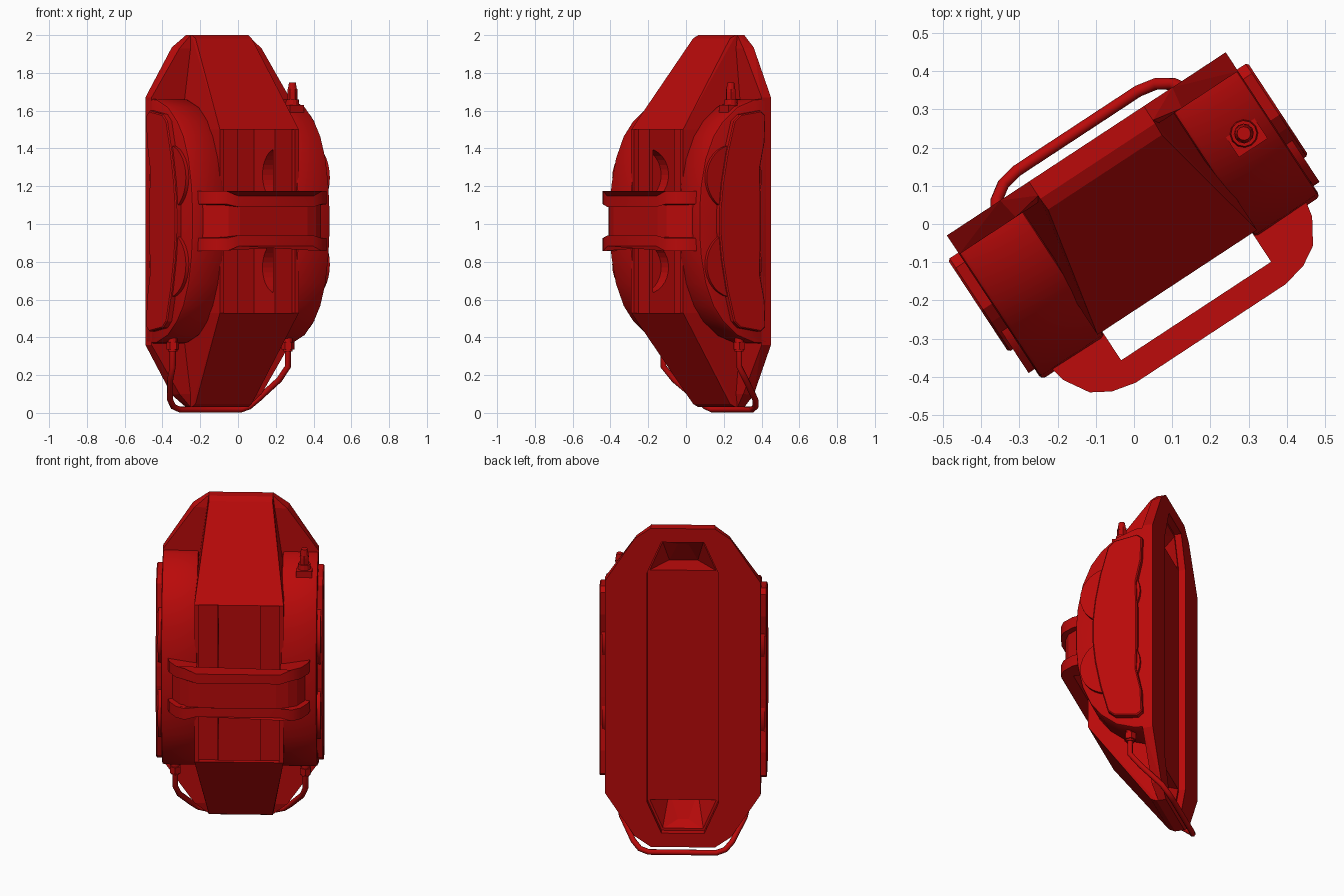
import bpy, bmesh, math
from mathutils import Matrix, Vector

cube = bpy.data.objects.get("Cube")
if cube:
    bpy.data.objects.remove(cube)

RED = (0.49, 0.003, 0.003, 1)
red = bpy.data.materials.new("caliper_red")
red.use_nodes = True
red.diffuse_color = RED
bsdf = next(n for n in red.node_tree.nodes if n.type == 'BSDF_PRINCIPLED')
bsdf.inputs["Base Color"].default_value = RED

# Local frame: u across, v outwards, z measured from the middle of the body
WORLD = Matrix.Translation((0.009, 0.006, 1.015)) @ Matrix.Rotation(math.radians(33.3), 4, 'Z')
SIGNS = (-1, 1)


def P(u, v, z):
    return Vector((u, -v, z))


def finish(name, bm):
    bmesh.ops.recalc_face_normals(bm, faces=bm.faces)
    me = bpy.data.meshes.new(name)
    bm.to_mesh(me)
    bm.free()
    me.materials.append(red)
    ob = bpy.data.objects.new(name, me)
    bpy.context.collection.objects.link(ob)
    ob.matrix_world = WORLD
    return ob


def hull(name, pts):
    bm = bmesh.new()
    for p in pts:
        bm.verts.new(P(*p))
    res = bmesh.ops.convex_hull(bm, input=bm.verts)
    junk = [g for g in res["geom_interior"] if isinstance(g, bmesh.types.BMVert)]
    bmesh.ops.delete(bm, geom=junk, context='VERTS')
    bmesh.ops.dissolve_limit(bm, angle_limit=0.02, verts=bm.verts, edges=bm.edges)
    return finish(name, bm)


def hull4(name, pts):
    """Convex solid from one quarter, mirrored across and up-down."""
    return hull(name, [(s * u, v, t * z) for u, v, z in pts for s in SIGNS for t in SIGNS])


def box(name, u, v, z):
    return hull(name, [(a, b, c) for a in u for b in v for c in z])


def prism(name, outline, place, lo, hi):
    bm = bmesh.new()
    a = [bm.verts.new(place(p, q, lo)) for p, q in outline]
    b = [bm.verts.new(place(p, q, hi)) for p, q in outline]
    bm.faces.new(a)
    bm.faces.new(b)
    n = len(a)
    for i in range(n):
        bm.faces.new((a[i], a[(i + 1) % n], b[(i + 1) % n], b[i]))
    return finish(name, bm)


def across(v, z, u):
    return P(u, v, z)


def cylinder(name, at, r1, r2, depth, sides, axis='Z'):
    bm = bmesh.new()
    m = Matrix.Translation(P(*at))
    if axis == 'U':
        m = m @ Matrix.Rotation(math.pi / 2, 4, 'Y')
    bmesh.ops.create_cone(bm, cap_ends=True, segments=sides, radius1=r1, radius2=r2,
                          depth=depth, matrix=m)
    return finish(name, bm)


def use_mod(ob, kind, **settings):
    m = ob.modifiers.new(kind.title(), kind)
    for k, val in settings.items():
        setattr(m, k, val)
    bpy.context.view_layer.objects.active = ob
    bpy.ops.object.modifier_apply(modifier=m.name)


def combine(ob, other, operation='DIFFERENCE'):
    bpy.context.view_layer.update()
    use_mod(ob, 'BOOLEAN', operation=operation, object=other, solver='EXACT')
    bpy.data.objects.remove(other)


def smooth(ob, angle):
    bpy.ops.object.select_all(action='DESELECT')
    ob.select_set(True)
    bpy.context.view_layer.objects.active = ob
    bpy.ops.object.shade_smooth_by_angle(angle=math.radians(angle))


def mirrored(pts):
    """Mirror a half profile (v, z) below the middle."""
    return pts + [(v, -z) for v, z in reversed(pts)]


# Back plate with clipped corners, joined to the raised central bridge
body = hull4("caliper_body", [(0.437, -0.244, 0.655), (0.437, -0.185, 0.655), (0.27, -0.244, 0.92),
                              (0.26, -0.185, 0.915), (0.18, -0.244, 0.985), (0.18, -0.2, 0.985)])
bridge = hull4("bridge", [(0.18, -0.22, 0.985), (0.18, -0.19, 0.985), (0.178, -0.155, 0.968),
                          (0.25, 0.19, 0.485), (0.25, -0.22, 0.485)])
combine(body, bridge, 'UNION')

# Window in the bridge, its central channel undercutting both ends, and piston bores
combine(body, box("window_cutter", (-0.225, 0.225), (0.16, 0.4), (-0.485, 0.485)))
combine(body, box("channel_cutter", (-0.118, 0.118), (-0.04, 0.4), (-0.47, 0.47)))
for t in SIGNS:
    undercut = [(-0.04, 0.6), (-0.04, 0.46), (0.16, 0.46), (0.16, 0.485)]
    combine(body, hull("undercut_cutter", [(s * 0.118, v, t * z) for v, z in undercut for s in SIGNS]))
    combine(body, cylinder("bore_cutter", (0, 0.18, t * 0.245), 0.14, 0.14, 0.38, 32, 'U'))

# Shallow slot in the back, with a tapering pocket at each end
slot = [(0.2, 0.71), (0.12, 0.9)]
combine(body, hull4("slot_cutter", [(u, v, z) for u, z in slot for v in (-0.4, -0.205)]))
for t in SIGNS:
    pocket = [(0.19, -0.21, 0.71), (0.115, -0.21, 0.89), (0.19, -0.4, 0.71), (0.115, -0.4, 0.89),
              (0.08, -0.08, 0.715), (0.03, -0.16, 0.85)]
    combine(body, hull("pocket_cutter", [(s * u, v, t * z) for u, v, z in pocket for s in SIGNS]))

lobe_half = [(-0.243, 0.65), (-0.14, 0.645), (-0.03, 0.605), (0.06, 0.53), (0.12, 0.45),
             (0.17, 0.33), (0.198, 0.19), (0.208, 0.07)]
plate_half = [(-0.16, 0.1), (-0.155, 0.28), (-0.185, 0.42), (-0.19, 0.56), (-0.16, 0.585),
              (-0.03, 0.565), (0.01, 0.53), (0.055, 0.36), (0.085, 0.2), (0.1, 0.06)]

for s in SIGNS:
    side = "left" if s > 0 else "right"
    # Rounded piston housing on each side
    lobe = prism(side + "_piston_housing", mirrored(lobe_half), across, s * 0.235, s * 0.437)
    use_mod(lobe, 'BEVEL', width=0.012, segments=2, limit_method='ANGLE', angle_limit=math.radians(60))
    smooth(lobe, 35)
    # Raised outer plate with two piston caps
    plate = prism(side + "_side_plate", mirrored(plate_half), across, s * 0.42, s * 0.47)
    use_mod(plate, 'BEVEL', width=0.006, segments=1, limit_method='ANGLE', angle_limit=math.radians(60))
    for t in SIGNS:
        cap = cylinder(side + "_piston_cap", (s * 0.438, 0.0, t * 0.23), 0.175, 0.175, 0.036, 32, 'U')
        smooth(cap, 35)
    # Strip covering the outer edge of the bores
    box(side + "_bore_cover", (s * 0.118, s * 0.235), (0.14, 0.161), (-0.48, 0.48))
    # Pipe fittings under each housing
    cylinder(side + "_fitting_nut", (s * 0.365, -0.09, -0.66), 0.034, 0.034, 0.04, 6)
    cylinder(side + "_fitting_collar", (s * 0.365, -0.09, -0.63), 0.024, 0.024, 0.12, 12)

# Strap over the window: recessed web between two flared flanges
outer = [(0.4, 0.19), (0.39, 0.24), (0.35, 0.305), (0.3, 0.335), (0.235, 0.35)]
inner = [(0.235, 0.28), (0.235, 0.19)]


def strap_loop(drop):
    # Walk the inside left to right, then the outside back again
    half = [(u - drop, max(v - drop, 0.18)) for u, v in outer]
    left_inside = [(-u, v) for u, v in reversed(inner)]
    return left_inside + inner + half + [(-u, v) for u, v in reversed(half)]


prism("strap_web", strap_loop(0.022), P, -0.09, 0.09)
for t, label in zip(SIGNS, ("lower", "upper")):
    flange = prism("strap_%s_flange" % label, strap_loop(0), P, t * 0.075, t * 0.132)
    for vert in flange.data.vertices:
        if abs(vert.co.x) > 0.28:
            vert.co.z *= 1.2
    smooth(flange, 35)

# Bleed valve on top of the left housing
box("valve_seat", (0.315, 0.405), (-0.085, 0.005), (0.57, 0.615))
cylinder("valve_collar", (0.36, -0.04, 0.625), 0.038, 0.034, 0.04, 12)
cylinder("valve_hex", (0.36, -0.04, 0.665), 0.027, 0.027, 0.07, 6)
cylinder("valve_tip", (0.36, -0.04, 0.71), 0.026, 0.018, 0.05, 12)

# Crossover pipe looping under the body
half_path = [(0.365, -0.09, -0.62), (0.365, -0.09, -0.77), (0.345, -0.145, -0.84),
             (0.277, -0.25, -0.945), (0.24, -0.275, -0.982), (0.19, -0.285, -0.998)]
path = half_path + [(-u, v, z) for u, v, z in reversed(half_path)]
curve = bpy.data.curves.new("crossover_pipe", 'CURVE')
curve.dimensions = '3D'
curve.bevel_depth = 0.016
curve.bevel_resolution = 3
curve.use_fill_caps = True
spline = curve.splines.new('POLY')
spline.points.add(len(path) - 1)
for point, p in zip(spline.points, path):
    point.co = (*P(*p), 1)
curve.materials.append(red)
pipe = bpy.data.objects.new("crossover_pipe", curve)
bpy.context.collection.objects.link(pipe)
pipe.matrix_world = WORLD
